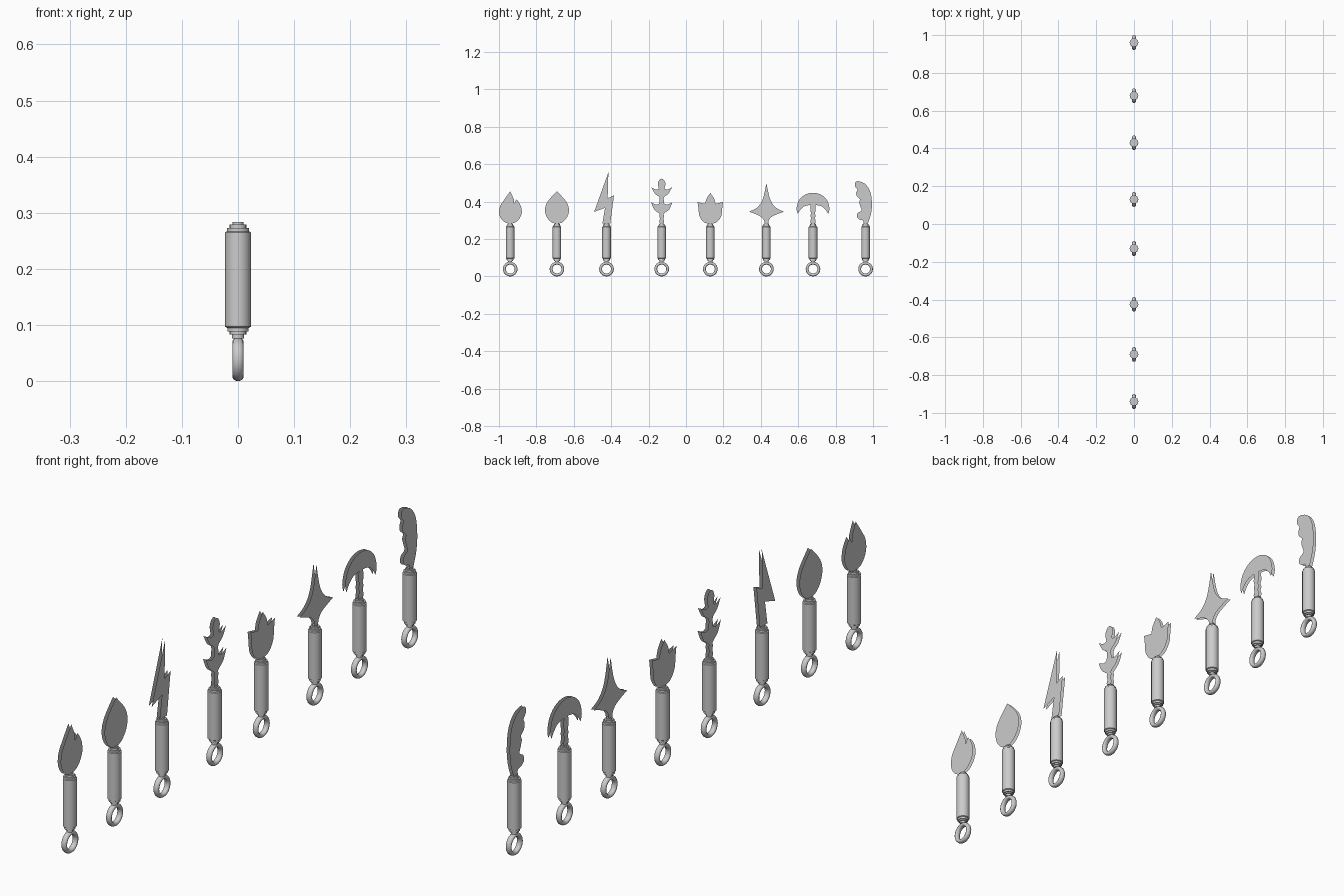
import bpy, bmesh, math

if "Cube" in bpy.data.objects:
    bpy.data.objects.remove(bpy.data.objects["Cube"])

RIM, HALF = 0.006, 0.0058   # blade bevel width and half thickness


def finish(name, bm, y, smooth=None):
    me = bpy.data.meshes.new(name)
    bm.to_mesh(me)
    bm.free()
    ob = bpy.data.objects.new(name, me)
    bpy.context.collection.objects.link(ob)
    ob.location.y = y
    if smooth:
        bpy.ops.object.select_all(action='DESELECT')
        ob.select_set(True)
        bpy.context.view_layer.objects.active = ob
        bpy.ops.object.shade_smooth_by_angle(angle=math.radians(smooth))
    return ob


def smooth_outline(pts, steps=5):
    """Closed spline; points with a third entry are sharp corners."""
    out, n = [], len(pts)
    for i in range(n):
        b, c = pts[i], pts[(i + 1) % n]
        a = b if len(b) > 2 else pts[i - 1]
        d = c if len(c) > 2 else pts[(i + 2) % n]
        k = 1 if len(b) > 2 and len(c) > 2 else steps
        for s in range(k):
            t = s / k
            out.append([0.5 * (2 * b[j] + (c[j] - a[j]) * t
                        + (2 * a[j] - 5 * b[j] + 4 * c[j] - d[j]) * t * t
                        + (3 * b[j] - a[j] - 3 * c[j] + d[j]) * t ** 3) for j in (0, 1)])
    return out


def mirrored(half):
    """Right half listed bottom to top, completed on the left."""
    left = [(-p[0],) + tuple(p[1:]) for p in reversed(half) if p[0] > 1e-6]
    return half + left


def blade(name, y, pts):
    bm = bmesh.new()
    f = bm.faces.new([bm.verts.new((0, p[0], p[1])) for p in smooth_outline(pts)])
    f.normal_update()
    if f.normal.x < 0:
        f.normal_flip()
    bmesh.ops.inset_region(bm, faces=[f], thickness=RIM, use_even_offset=True)
    for v in f.verts:
        v.co.x = HALF
    bmesh.ops.triangulate(bm, faces=[f])
    m = finish(name, bm, y).modifiers.new("mirror", 'MIRROR')
    m.use_axis = (True, False, False)


def handle(name, y, sides=16):
    prof = [(0, .076), (.011, .076), (.011, .083), (.015, .083), (.015, .088),
            (.019, .088), (.019, .095), (.023, .097), (.023, .265), (.020, .267),
            (.020, .273), (.015, .273), (.015, .279), (.010, .279), (.010, .284), (0, .284)]
    bm = bmesh.new()
    vs = [bm.verts.new((r, 0, z)) for r, z in prof]
    es = [bm.edges.new(p) for p in zip(vs, vs[1:])]
    bmesh.ops.spin(bm, geom=vs + es, cent=(0, 0, 0), axis=(0, 0, 1),
                   angle=math.tau, steps=sides)
    bmesh.ops.remove_doubles(bm, verts=bm.verts, dist=1e-5)
    bmesh.ops.recalc_face_normals(bm, faces=bm.faces)
    finish(name, bm, y, 30)


def ring(name, y, n=32, m=12):
    bm = bmesh.new()
    g = []
    for i in range(n):
        a = math.tau * i / n
        row = []
        for j in range(m):
            b = math.tau * j / m
            r = .0315 + .0075 * math.cos(b)
            row.append(bm.verts.new((.0100 * math.sin(b), r * math.cos(a), .039 + r * math.sin(a))))
        g.append(row)
    for i in range(n):
        for j in range(m):
            k, l = (i + 1) % n, (j + 1) % m
            bm.faces.new((g[i][j], g[k][j], g[k][l], g[i][l]))
    bmesh.ops.recalc_face_normals(bm, faces=bm.faces)
    finish(name, bm, y, 50)


# Blade outlines as (y, z) around the handle axis
flame = [(0, .282), (.036, .294), (.060, .33), (.060, .365), (.050, .39), (.034, .412, 1),
         (.020, .388, 1), (.020, .41), (0, .455, 1), (-.032, .41), (-.055, .372),
         (-.058, .33), (-.036, .294)]
leaf = mirrored([(0, .282), (.030, .290), (.056, .32), (.064, .36), (.048, .402), (0, .455, 1)])
bolt = [(.020, .283, 1), (.040, .433, 1), (.006, .418, 1), (.010, .556, 1),
        (-.066, .345, 1), (-.008, .366, 1), (-.022, .283, 1)]
coral = mirrored([(.010, .282, 1), (.013, .295), (.009, .308), (.013, .322), (.012, .335),
                  (.040, .358), (.057, .396, 1), (.030, .384), (.014, .388, 1), (.012, .422),
                  (.036, .442), (.055, .476, 1), (.030, .464), (.015, .468, 1),
                  (.020, .495), (.013, .514), (0, .522)])
tulip = mirrored([(0, .282), (.034, .290), (.058, .322), (.063, .36), (.068, .397, 1),
                  (.028, .388, 1), (.020, .416), (0, .445, 1)])
star = mirrored([(.010, .282, 1), (.013, .300), (.034, .322), (.093, .346, 1),
                 (.050, .368), (.020, .412), (0, .498, 1)])
pick = mirrored([(.012, .282, 1), (.014, .297), (.010, .310), (.014, .324), (.010, .338),
                 (.014, .352), (.012, .382, 1), (.045, .375), (.068, .355), (.081, .334, 1),
                 (.088, .362), (.076, .405), (.044, .436), (0, .447)])
wing = [(.012, .282, 1), (.028, .33), (.034, .385), (.026, .45), (0, .492), (-.035, .508),
        (-.054, .504), (-.056, .482), (-.044, .465), (-.050, .447), (-.046, .428),
        (-.030, .412), (-.034, .395), (-.028, .375), (-.022, .352), (-.042, .338),
        (-.046, .318), (-.032, .304), (-.012, .298), (-.012, .282, 1)]

for label, y, outline in (("flame", -.94, flame), ("leaf", -.69, leaf), ("bolt", -.425, bolt),
                          ("coral", -.13, coral), ("tulip", .13, tulip), ("star", .43, star),
                          ("pick", .679, pick), ("wing", .96, wing)):
    blade(label + "_blade", y, outline)
    handle(label + "_handle", y)
    ring(label + "_ring", y)
